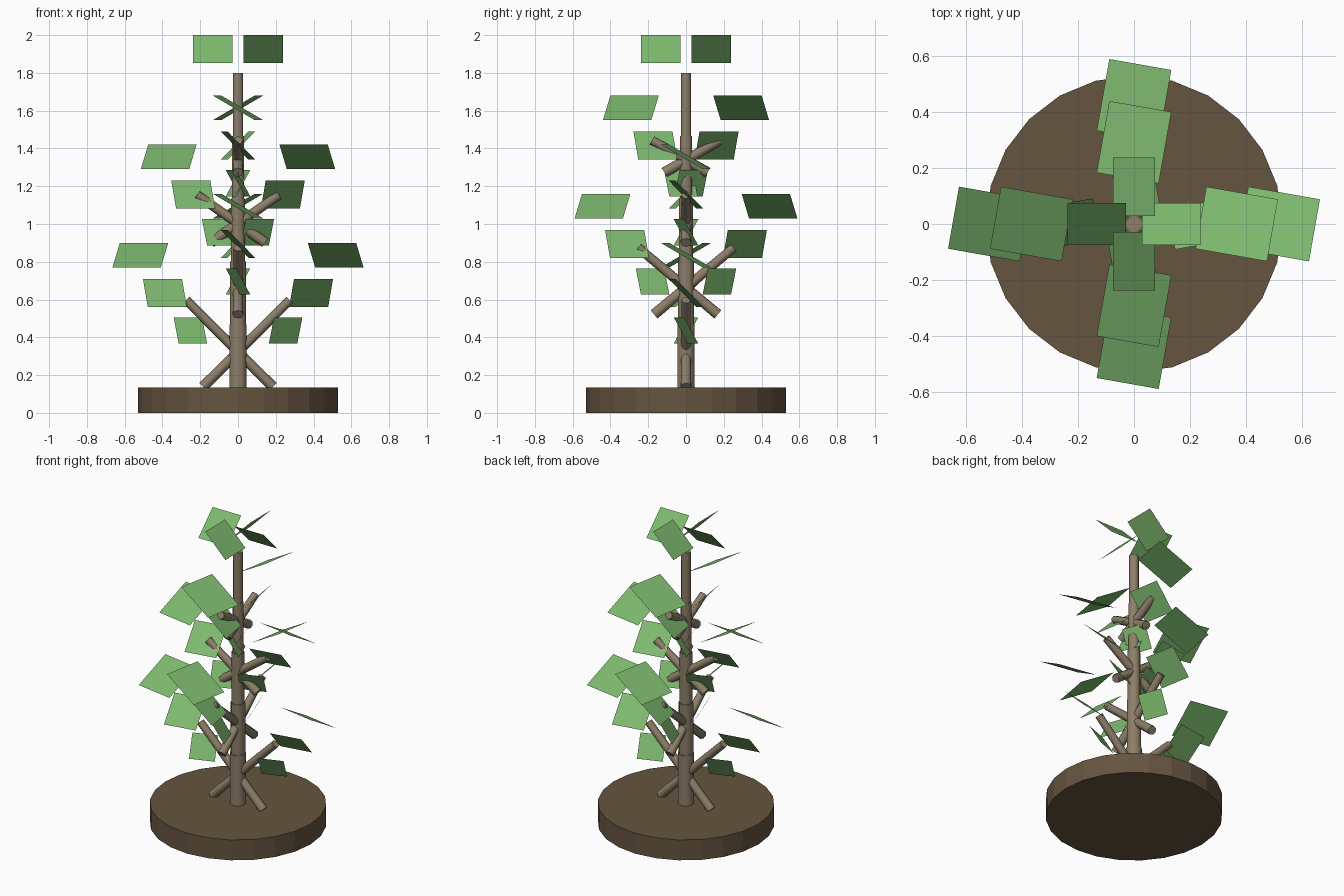
import bpy
from math import radians, pi, cos, sin
from mathutils import Matrix, Vector

if "Cube" in bpy.data.objects:
    bpy.data.objects.remove(bpy.data.objects["Cube"])


def material(name, color):
    m = bpy.data.materials.new(name)
    m.diffuse_color = (*color, 1)
    m.use_nodes = True
    m.node_tree.nodes["Principled BSDF"].inputs["Base Color"].default_value = m.diffuse_color
    return m


SOIL = material("soil_brown", (0.13, 0.09, 0.05))
BARK = material("bark", (0.27, 0.21, 0.14))
LEAF = material("leaf_green", (0.21, 0.49, 0.16))


def finish(name, mat, matrix, smooth=False):
    ob = bpy.context.object
    ob.name = name
    ob.data.materials.append(mat)
    ob.matrix_world = matrix
    if smooth:
        bpy.ops.object.shade_smooth_by_angle(angle=radians(50))
    return ob


def rod(name, mat, start, end, r1, r2, sides, turn=Matrix(), spin=0.0, smooth=False):
    start, end = Vector(start), Vector(end)
    axis = end - start
    bpy.ops.mesh.primitive_cone_add(vertices=sides, radius1=r1, radius2=r2, depth=axis.length)
    aim = axis.to_track_quat('Z', 'Y').to_matrix().to_4x4()
    place = turn @ Matrix.Translation((start + end) / 2) @ aim @ Matrix.Rotation(spin, 4, 'Z')
    return finish(name, mat, place, smooth)


def leaf(name, size, roll, yaw, reach, z, turn):
    bpy.ops.mesh.primitive_plane_add(size=size)
    place = (turn @ Matrix.Translation((reach, 0, z))
             @ Matrix.Rotation(radians(yaw), 4, 'Z') @ Matrix.Rotation(radians(roll), 4, 'X'))
    return finish(name, LEAF, place)


# Round base
rod("base", SOIL, (0, 0, 0), (0, 0, 0.135), 0.53, 0.53, 24)

# Trunk of five stepped sections
for i in range(5):
    r = 0.05 - 0.005 * i
    z = 0.135 + 0.333 * i
    rod(f"trunk_section_{i + 1}", BARK, (0, 0, z), (0, 0, z + 0.333), r, r, 8,
        spin=pi / 8, smooth=True)

# Four levels of crossing branch pairs, each branch with three leaves
LENGTHS = (0.65, 0.55, 0.44, 0.34)
PITCH = (45, 40, 35, 30)
CENTRES = (0.045, 0.042, 0.037, 0.033)
LEAVES = (("small_leaf", 0.16, -60, 20, 0.252, 0.436),
          ("medium_leaf", 0.21, -45, 10, 0.387, 0.635),
          ("large_leaf", 0.26, -30, -10, 0.517, 0.835))
for k in range(4):
    for side in (0, 1):
        turn = Matrix.Rotation(k * pi / 2 + side * pi, 4, 'Z')
        half = Vector((cos(radians(PITCH[k])), 0, sin(radians(PITCH[k])))) * LENGTHS[k] / 2
        mid = Vector((CENTRES[k], 0, 0.368 + 0.33 * k))
        rod(f"branch_{k + 1}_{side + 1}", BARK, mid - half, mid + half,
            0.028, 0.024, 8, turn, smooth=True)
        for name, size, roll, yaw, reach, z in LEAVES:
            leaf(f"{name}_{k + 1}_{side + 1}", size, roll, yaw,
                 reach - 0.075 * k, z + 0.26 * k, turn)

# Crown of four leaves
for q in range(4):
    leaf(f"crown_leaf_{q + 1}", 0.21, -45, 0, 0.133, 1.926,
         Matrix.Rotation(q * pi / 2, 4, 'Z'))
